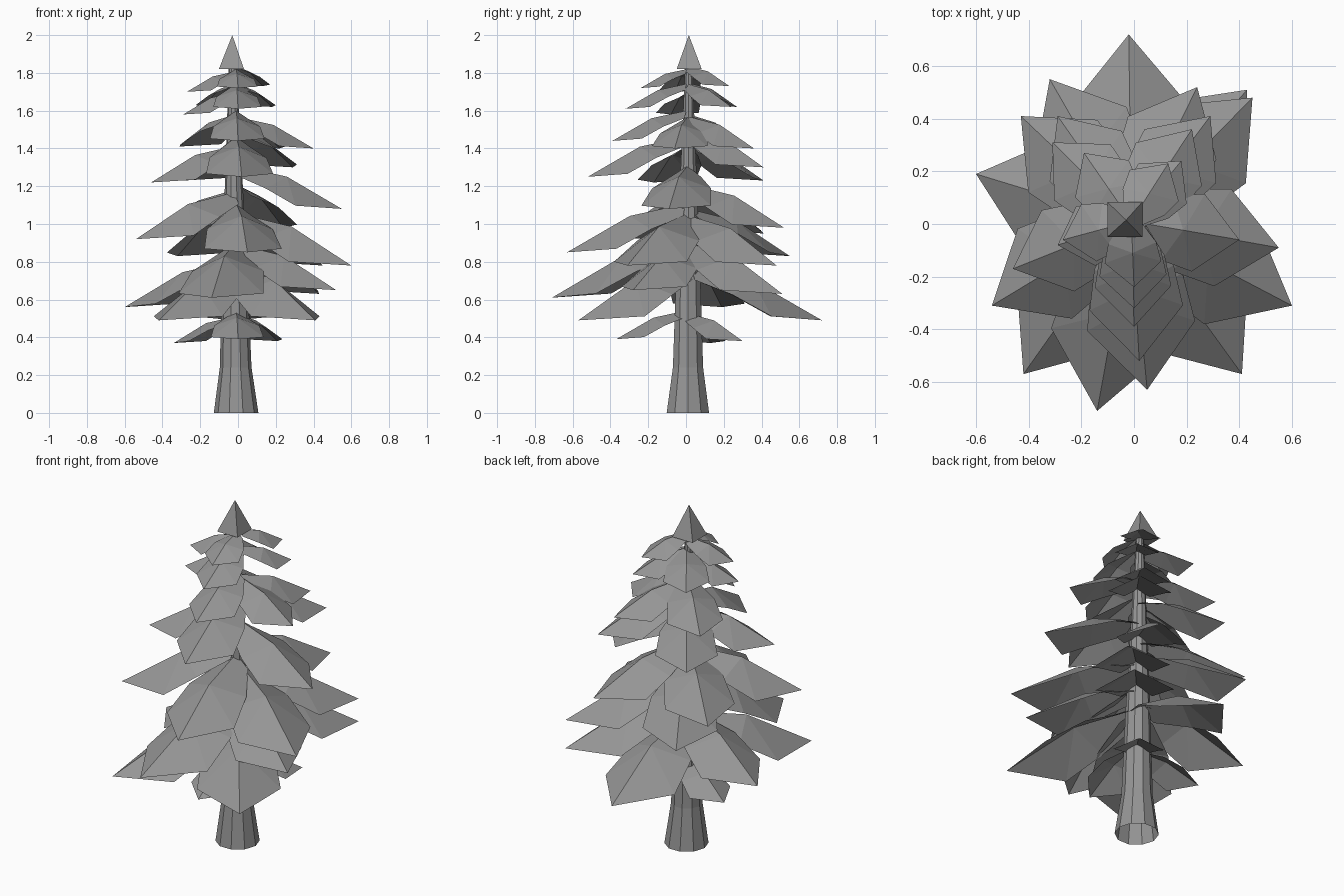
import bpy
import bmesh
import math
from mathutils import Vector

cube = bpy.data.objects.get("Cube")
if cube:
    bpy.data.objects.remove(cube, do_unlink=True)

# One plain grey for the whole tree
GREY = (0.3, 0.3, 0.3, 1)
material = bpy.data.materials.new("plain grey")
material.use_nodes = True
material.diffuse_color = GREY
shader = next(n for n in material.node_tree.nodes if n.type == 'BSDF_PRINCIPLED')
shader.inputs["Base Color"].default_value = GREY
shader.inputs["Roughness"].default_value = 0.8

AXIS = Vector((-0.01, 0.01, 0))


def finish(name, bm):
    """Turn a bmesh into a flat shaded object."""
    mesh = bpy.data.meshes.new(name)
    bm.to_mesh(mesh)
    bm.free()
    mesh.materials.append(material)
    obj = bpy.data.objects.new(name, mesh)
    bpy.context.collection.objects.link(obj)
    return obj


def ring(bm, centre, radius, sides, turn=0):
    verts = []
    for i in range(sides):
        angle = turn + math.tau * i / sides
        offset = Vector((math.cos(angle), math.sin(angle), 0)) * radius
        verts.append(bm.verts.new(centre + offset))
    return verts


def bridge(bm, lower, upper):
    for i in range(len(lower)):
        j = (i + 1) % len(lower)
        bm.faces.new((lower[i], lower[j], upper[j], upper[i]))


def add_branch(bm, tip):
    """Folded, drooping shield shape from the trunk axis to its tip."""
    tip = Vector(tip)
    reach = Vector((tip.x - AXIS.x, tip.y - AXIS.y, 0))
    length = reach.length
    out = reach.normalized()
    side = Vector((-out.y, out.x, 0))
    width = 0.25 * length + 0.045

    def point(along, across, rise):
        place = AXIS + out * along * length + side * across * width
        place.z = tip.z + rise * length
        return bm.verts.new(place)

    # Ridge along the middle, then an outline on each side of it
    root = point(0.02, 0, 0.4)
    middle = point(0.48, 0, 0.3)
    end = point(1, 0, 0)
    for sign in (1, -1):
        inner = point(0.05, 0.4 * sign, 0.3)
        flank = point(0.33, 0.85 * sign, 0.19)
        shoulder = point(0.62, sign, 0.03)
        faces = [(root, middle, flank, inner), (middle, shoulder, flank),
                 (middle, end, shoulder)]
        for face in faces:
            bm.faces.new(face if sign < 0 else face[::-1])
    bm.normal_update()
    for face in bm.faces:
        if face.normal.z < 0:
            face.normal_flip()


# Trunk: flared foot, tapering to the crown, open below
bm = bmesh.new()
profile = [(0, 0.118), (0.24, 0.084), (0.8, 0.065), (1.84, 0.02)]
rings = []
for height, radius in profile:
    lean = Vector((-0.02, 0.005, 0)) * height / 2
    rings.append(ring(bm, AXIS + lean + Vector((0, 0, height)), radius, 10))
for lower, upper in zip(rings, rings[1:]):
    bridge(bm, lower, upper)
finish("trunk", bm)

# Crown: four sided pyramid
bm = bmesh.new()
base = ring(bm, Vector((-0.035, 0.017, 1.82)), 0.094, 4, math.pi / 4)
peak = bm.verts.new((-0.03, 0.015, 2))
for i in range(4):
    bm.faces.new((base[i], base[(i + 1) % 4], peak))
bm.faces.new(base[::-1])
finish("crown", bm)

# Branch tips, whorl by whorl from the bottom up
whorls = {
    "skirt_branches": [(0, -.37, .39), (-.34, .13, .37), (.21, .3, .38)],
    "lowest_branches": [(-.02, .72, .49), (.41, -.57, .49), (-.42, -.57, .49)],
    "low_branches": [(-.6, .19, .56), (-.14, -.71, .61), (.52, -.28, .65),
                     (.43, .51, .63)],
    "lower_middle_branches": [(.6, -.31, .78), (.45, .48, .78), (-.32, .55, .83),
                              (.05, -.63, .85)],
    "middle_branches": [(-.54, -.31, .92), (-.43, .41, .95), (.24, .52, .98),
                        (.55, -.09, 1.08)],
    "upper_middle_branches": [(-.46, -.17, 1.22), (.02, -.52, 1.25),
                              (.29, .41, 1.3), (-.29, .41, 1.23)],
    "upper_branches": [(.4, -.06, 1.4), (-.31, .31, 1.41), (0, -.39, 1.44),
                       (.22, .36, 1.4)],
    "high_branches": [(-.29, -.08, 1.58), (-.19, .27, 1.62), (.18, .24, 1.62),
                      (0, -.32, 1.61)],
    "top_branches": [(-.27, -.06, 1.7), (.13, .23, 1.73), (0, -.24, 1.72)],
}
for name, tips in whorls.items():
    bm = bmesh.new()
    for tip in tips:
        add_branch(bm, tip)
    finish(name, bm)
